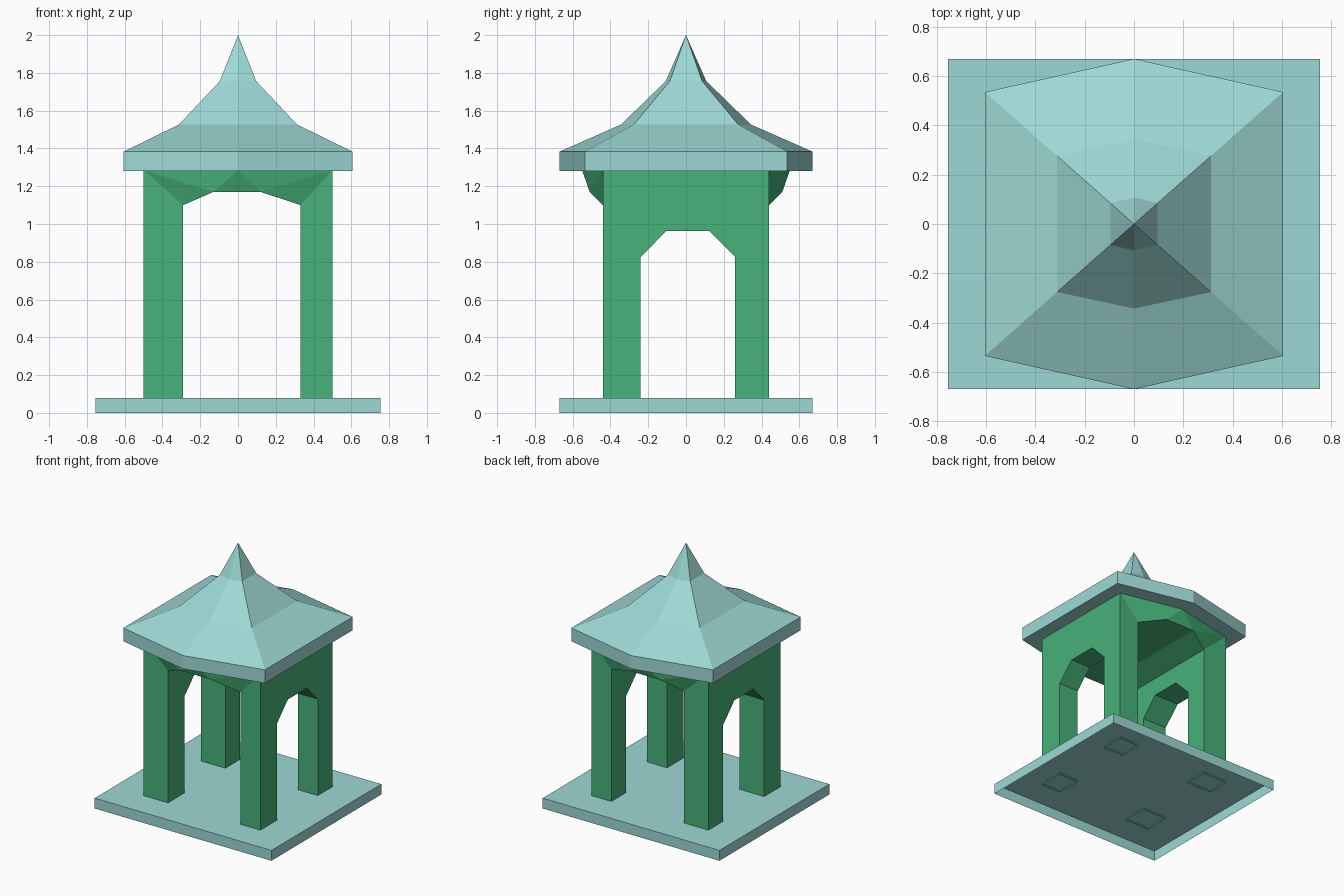
import bpy, bmesh

if "Cube" in bpy.data.objects:
    bpy.data.objects.remove(bpy.data.objects["Cube"])


def material(name, rgb):
    m = bpy.data.materials.new(name)
    lin = [((c / 255 + 0.055) / 1.055) ** 2.4 for c in rgb]
    m.diffuse_color = (*lin, 1)
    m.use_nodes = True
    m.node_tree.nodes["Principled BSDF"].inputs["Base Color"].default_value = m.diffuse_color
    return m


teal = material("pale teal", (158, 217, 213))
green = material("green", (71, 178, 122))


def build(name, faces, mat):
    """Make an object from a list of faces given as point lists."""
    bm = bmesh.new()
    for pts in faces:
        bm.faces.new([bm.verts.new(p) for p in pts])
    bmesh.ops.remove_doubles(bm, verts=bm.verts, dist=0.0005)
    bmesh.ops.recalc_face_normals(bm, faces=bm.faces)
    me = bpy.data.meshes.new(name)
    bm.to_mesh(me)
    bm.free()
    me.materials.append(mat)
    ob = bpy.data.objects.new(name, me)
    bpy.context.collection.objects.link(ob)
    return ob


def bridge(a, b, closed=True):
    """Quads between two matching point rows."""
    n = len(a)
    return [[a[i], a[(i + 1) % n], b[(i + 1) % n], b[i]]
            for i in range(n if closed else n - 1)]


# base slab, open underneath
def rect(x, y, z):
    return [(-x, -y, z), (x, -y, z), (x, y, z), (-x, y, z)]


low, high = rect(0.755, 0.67, 0), rect(0.755, 0.67, 0.08)
build("base", bridge(low, high) + [high], teal)


# roof: stacked six-sided rings, curving up to a spire
def ring(x, y, ridge, z):
    return [(-x, -y, z), (0, -ridge, z), (x, -y, z),
            (x, y, z), (0, ridge, z), (-x, y, z)]


rings = [ring(0.605, 0.535, 0.67, 1.28), ring(0.605, 0.535, 0.67, 1.383),
         ring(0.312, 0.276, 0.343, 1.527), ring(0.096, 0.085, 0.107, 1.757)]
roof = [rings[0]]
for a, b in zip(rings, rings[1:]):
    roof += bridge(a, b)
tip = (0, 0, 2)
roof += [[rings[3][i], rings[3][(i + 1) % 6], tip] for i in range(6)]
build("roof", roof, teal)

# body: four legs joined by arches, bowed outward at front and back
X, Y, BOT, TOP = 0.5, 0.44, 0.068, 1.285
XL, XR, SPRING = -0.29, 0.33, 1.10
body = []
soffits = []
for s in (-1, 1):
    y = s * Y
    B, C = (XL, y, SPRING), (-0.13, s * 0.51, 1.17)
    D, E = (0.12, s * 0.51, 1.17), (XR, y, SPRING)
    T = (0, s * 0.55, TOP)
    AL, AR = (-X, y, TOP), (X, y, TOP)
    body += [[(-X, y, BOT), (XL, y, BOT), B, AL],
             [(X, y, BOT), (XR, y, BOT), E, AR],
             [AL, B, C], [AL, C, T], [T, C, D], [AR, E, D], [AR, D, T]]
    soffits.append([B, C, D, E])
body += bridge(*soffits, closed=False)
body.append([(-X, -Y, TOP), (0, -0.55, TOP), (X, -Y, TOP),
             (X, Y, TOP), (0, 0.55, TOP), (-X, Y, TOP)])

# side walls with their lower arches
arch = [(-0.24, BOT), (-0.24, 0.825), (-0.105, 0.962),
        (0.125, 0.962), (0.26, 0.825), (0.26, BOT)]
for outer, inner in ((-X, XL), (X, XR)):
    for x, top in ((outer, TOP), (inner, SPRING)):
        body.append([(x, y, z) for y, z in
                     [(-Y, BOT)] + arch + [(Y, BOT), (Y, top), (-Y, top)]])
    body += bridge([(outer, *p) for p in arch],
                   [(inner, *p) for p in arch], closed=False)
build("arched_body", body, green)
